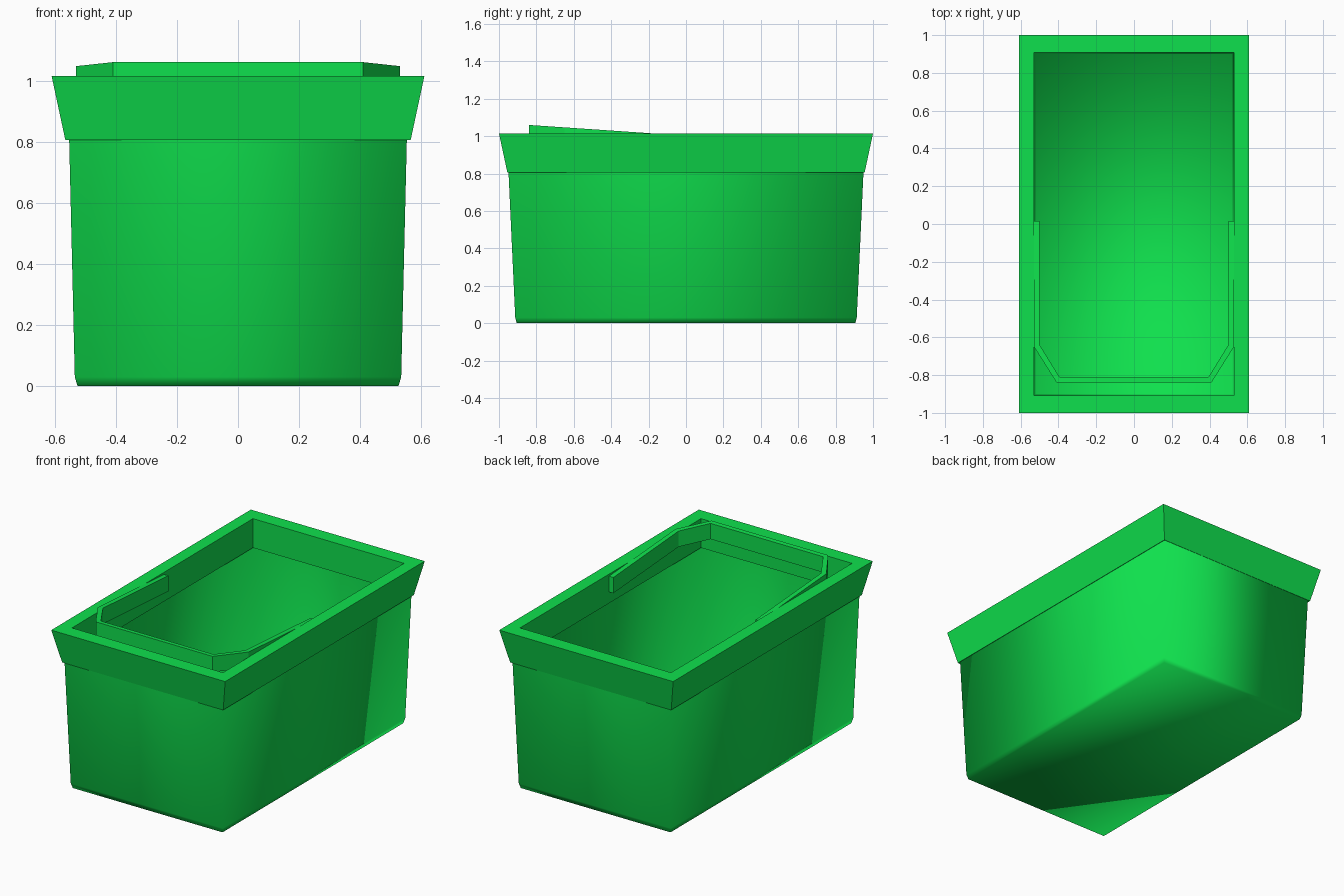
import bpy
import bmesh

cube = bpy.data.objects.get("Cube")
if cube:
    bpy.data.objects.remove(cube, do_unlink=True)

# Single plastic colour
green = bpy.data.materials.new("bright_green")
green.use_nodes = True
colour = (0.0048, 0.745, 0.074, 1.0)
green.diffuse_color = colour
green.node_tree.nodes["Principled BSDF"].inputs["Base Color"].default_value = colour


def finish(name, bm, smooth=False):
    """Turn a bmesh into a named, coloured object."""
    bmesh.ops.recalc_face_normals(bm, faces=bm.faces)
    for face in bm.faces:
        face.smooth = smooth
    mesh = bpy.data.meshes.new(name)
    bm.to_mesh(mesh)
    bm.free()
    mesh.materials.append(green)
    obj = bpy.data.objects.new(name, mesh)
    bpy.context.scene.collection.objects.link(obj)
    return obj


def rectangle(bm, half_x, half_y, z):
    """Four corners of a level rectangle."""
    corners = [(-1, -1), (1, -1), (1, 1), (-1, 1)]
    return [bm.verts.new((sx * half_x, sy * half_y, z)) for sx, sy in corners]


def bridge(bm, lower, upper):
    """Quads between two closed loops of equal length."""
    for i in range(len(lower)):
        j = (i + 1) % len(lower)
        bm.faces.new((lower[i], lower[j], upper[j], upper[i]))


# Deep tapered tub with a small bevel round the floor
bm = bmesh.new()
profile = [(0.525, 0.905, 0.0), (0.534, 0.913, 0.03), (0.553, 0.95, 0.83)]
rings = [rectangle(bm, *p) for p in profile]
floor = bm.faces.new(rings[0])
for low, high in zip(rings, rings[1:]):
    bridge(bm, low, high)
tub = finish("tub", bm, smooth=True)
wall = tub.modifiers.new("wall_thickness", 'SOLIDIFY')
wall.thickness = 0.012
wall.offset = -1
wall.use_rim = False

# Flared rim with a vertical inner wall
bm = bmesh.new()
profile = [(0.565, 0.955, 0.805), (0.61, 1.0, 1.015),
           (0.53, 0.907, 1.015), (0.53, 0.907, 0.83)]
rings = [rectangle(bm, *p) for p in profile]
for i in range(len(rings)):
    bridge(bm, rings[i], rings[(i + 1) % len(rings)])
finish("rim", bm)

# Folding handle: a U-shaped strap, tilted slightly upwards to the front
bm = bmesh.new()
half = [(0.53, 0.50, 0.015, 0.015), (0.53, 0.50, -0.65, -0.64),
        (0.41, 0.395, -0.84, -0.81)]
path = [(-xo, -xi, yo, yi) for xo, xi, yo, yi in half] + half[::-1]
sections = []
for xo, xi, yo, yi in path:
    section = []
    for x, y, drop in ((xo, yo, 0), (xi, yi, 0), (xi, yi, 0.1), (xo, yo, 0.1)):
        top = 1.06 - 0.068 * (y + 0.84)
        section.append(bm.verts.new((x * 0.999, y, top - drop)))
    sections.append(section)
for a, b in zip(sections, sections[1:]):
    bridge(bm, a, b)
bm.faces.new(sections[0])
bm.faces.new(sections[-1])
finish("handle", bm)
